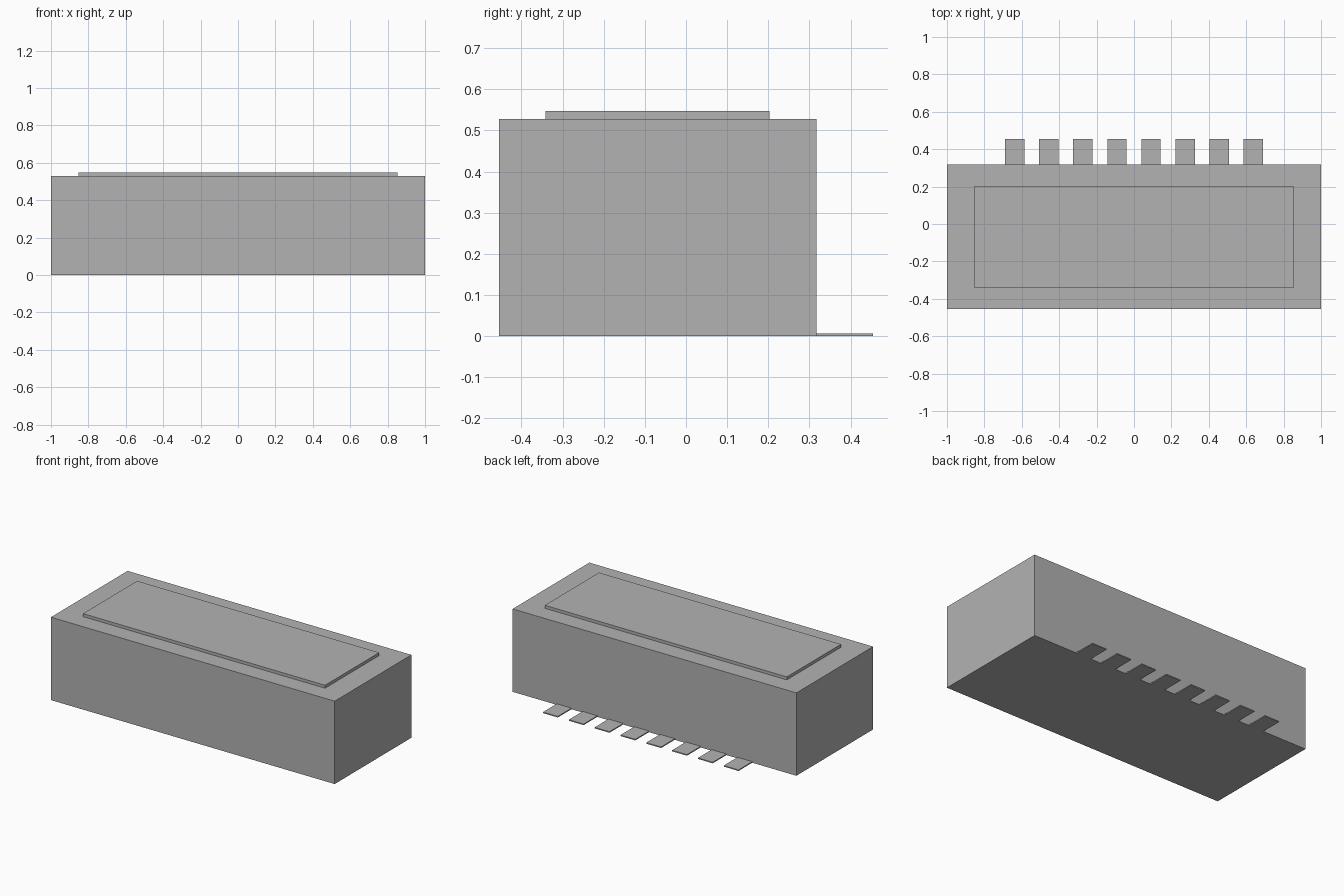
import bpy
import bmesh
from mathutils import Matrix, Vector

default = bpy.data.objects.get("Cube")
if default:
    bpy.data.objects.remove(default, do_unlink=True)

# Single flat grey
grey = bpy.data.materials.new("plain_grey")
grey.use_nodes = True
color = (0.448, 0.448, 0.448, 1.0)
grey.diffuse_color = color
grey.node_tree.nodes["Principled BSDF"].inputs["Base Color"].default_value = color


def box(name, low, high):
    """Flat-shaded box between two opposite corners."""
    low, high = Vector(low), Vector(high)
    bm = bmesh.new()
    bmesh.ops.create_cube(
        bm, size=1.0,
        matrix=Matrix.Translation((low + high) / 2) @ Matrix.Diagonal((high - low).to_4d()))
    mesh = bpy.data.meshes.new(name)
    bm.to_mesh(mesh)
    bm.free()
    mesh.materials.append(grey)
    obj = bpy.data.objects.new(name, mesh)
    bpy.context.collection.objects.link(obj)
    return obj


BACK, TOP = 0.317, 0.528

# Housing and raised top plate
box("housing", (-1, -0.455, 0), (1, BACK, TOP))
box("top_plate", (-0.853, -0.342, TOP), (0.853, 0.203, 0.547))

# Row of flat contact pins along the back
PINS, PITCH, HALF = 8, 0.182, 0.052
for i in range(PINS):
    x = (i - (PINS - 1) / 2) * PITCH
    box(f"contact_pin_{i + 1}", (x - HALF, BACK, 0), (x + HALF, 0.455, 0.007))
